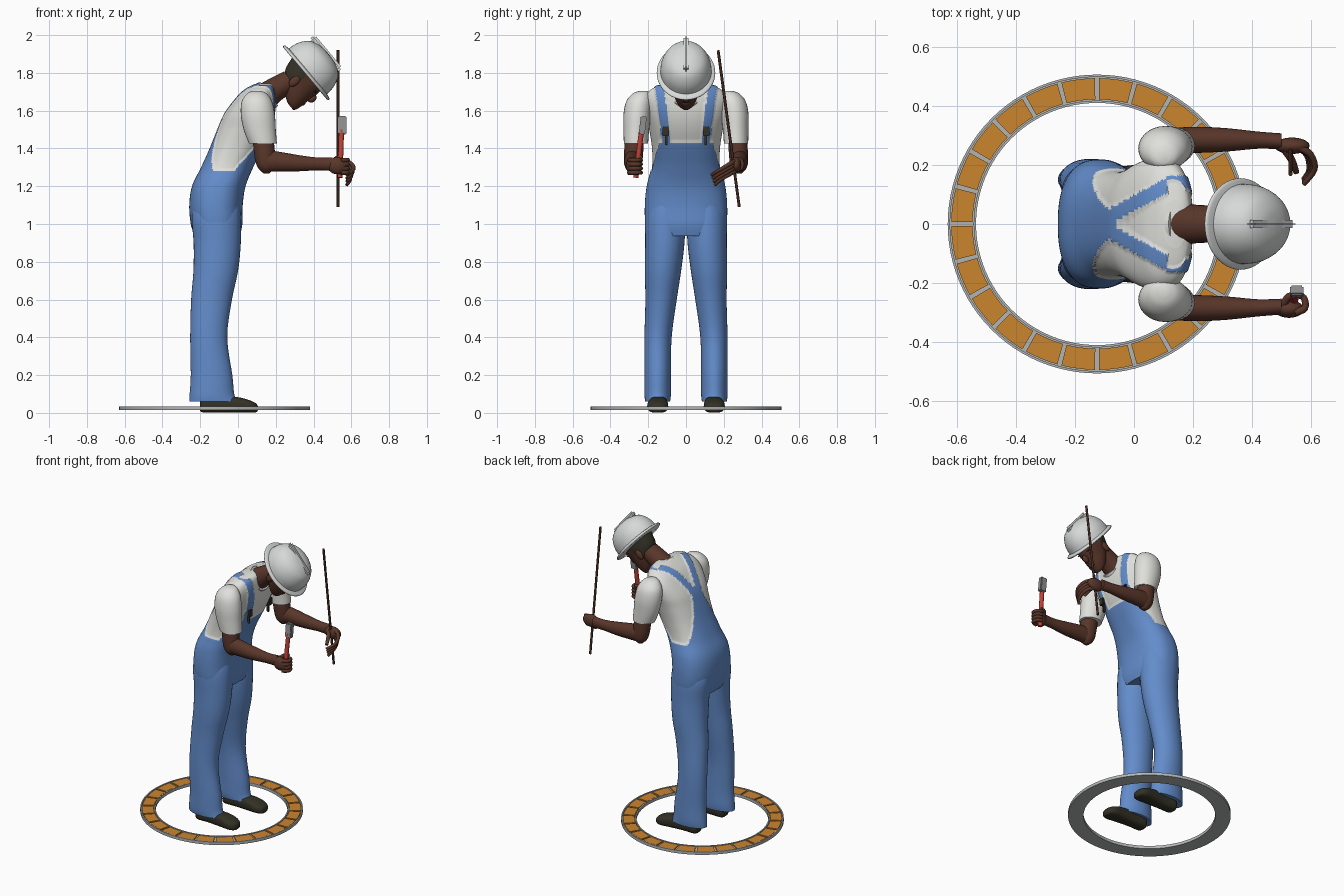
import bpy, bmesh
from math import sin, cos, pi, radians
from mathutils import Vector, Matrix

if "Cube" in bpy.data.objects:
    bpy.data.objects.remove(bpy.data.objects["Cube"])

X, Y, Z = Vector((1, 0, 0)), Vector((0, 1, 0)), Vector((0, 0, 1))


def material(name, *rgb):
    m = bpy.data.materials.new(name)
    m.use_nodes = True
    m.diffuse_color = (*rgb, 1)
    m.node_tree.nodes["Principled BSDF"].inputs["Base Color"].default_value = (*rgb, 1)
    return m


skin = material("brown skin", .1, .037, .023)
dark = material("dark olive", .033, .031, .019)
cloth = material("shirt white", .74, .74, .71)
denim = material("denim blue", .125, .265, .6)
shell = material("helmet white", .68, .69, .69)
orange = material("tile orange", .6, .235, .028)
stone = material("ring grey", .45, .46, .46)
red = material("handle red", .55, .05, .04)
steel = material("hammer grey", .28, .28, .28)
wood = material("stake brown", .05, .02, .012)


def finish(name, bm, mats, smooth=True, matrix=None):
    bmesh.ops.recalc_face_normals(bm, faces=bm.faces)
    me = bpy.data.meshes.new(name)
    bm.to_mesh(me)
    bm.free()
    ob = bpy.data.objects.new(name, me)
    bpy.context.collection.objects.link(ob)
    for m in mats:
        me.materials.append(m)
    if matrix:
        ob.matrix_world = matrix
    if smooth:
        bpy.ops.object.select_all(action='DESELECT')
        ob.select_set(True)
        bpy.context.view_layer.objects.active = ob
        bpy.ops.object.shade_smooth_by_angle(angle=radians(50))
    return ob


def spline(rows, steps):
    """Smooth in-between rows."""
    out = []
    for i in range(len(rows) - 1):
        quad = [rows[max(i - 1, 0)], rows[i], rows[i + 1], rows[min(i + 2, len(rows) - 1)]]
        for k in range(steps):
            t = k / steps
            out.append([b + .5 * t * (c - a + t * (2*a - 5*b + 4*c - d + t * (3*(b - c) + d - a)))
                        for a, b, c, d in zip(*quad)])
    return out + [rows[-1]]


def loft(name, rows, mats, u=X, v=Y, n=28, steps=4, power=2, matrix=None, rule=None, lift=0):
    """Skin over rings (x, y, z, radius along u, radius along v)."""
    bm = bmesh.new()
    rings = []
    for x, y, z, a, b in spline(rows, steps):
        ring = []
        for i in range(n):
            c, s = cos(2 * pi * i / n), sin(2 * pi * i / n)
            cu = abs(c) ** (2 / power) * (1 if c > 0 else -1)
            sv = abs(s) ** (2 / power) * (1 if s > 0 else -1)
            ring.append(bm.verts.new(Vector((x, y, z)) + u * a * cu + v * b * sv))
        rings.append(ring)
    for r, q in zip(rings, rings[1:]):
        for i in range(n):
            bm.faces.new((r[i], r[(i + 1) % n], q[(i + 1) % n], q[i]))
    bm.faces.new(rings[0])
    bm.faces.new(rings[-1])
    if rule:
        bmesh.ops.recalc_face_normals(bm, faces=bm.faces)
        bm.normal_update()
        raised = set()
        for f in bm.faces:
            f.material_index = int(rule(f.calc_center_median()))
            if f.material_index:
                raised.update(f.verts)
        for vert, nrm in [(w, w.normal.copy()) for w in raised]:
            vert.co += nrm * lift
    return finish(name, bm, mats, matrix=matrix)


def ball(name, loc, size, mat, frame=Matrix()):
    bm = bmesh.new()
    bmesh.ops.create_uvsphere(bm, u_segments=20, v_segments=12, radius=1)
    return finish(name, bm, [mat], matrix=frame @ Matrix.LocRotScale(Vector(loc), None, Vector(size)))


def block(name, loc, size, mat, bevel=.004, frame=Matrix()):
    bm = bmesh.new()
    bmesh.ops.create_cube(bm, size=1, matrix=Matrix.Diagonal((*size, 1)))
    bmesh.ops.bevel(bm, geom=bm.edges[:], offset=bevel, segments=2, affect='EDGES')
    return finish(name, bm, [mat], matrix=frame @ Matrix.Translation(loc))


def tube(name, pts, radius, mat, taper=1):
    cu = bpy.data.curves.new(name, 'CURVE')
    cu.dimensions, cu.bevel_depth, cu.use_fill_caps = '3D', radius, True
    rows = spline(pts, 4)
    sp = cu.splines.new('POLY')
    sp.points.add(len(rows) - 1)
    for i, (p, row) in enumerate(zip(sp.points, rows)):
        p.co = (*row, 1)
        p.radius = 1 + (taper - 1) * i / (len(rows) - 1)
    sp.use_smooth = True
    cu.materials.append(mat)
    ob = bpy.data.objects.new(name, cu)
    bpy.context.collection.objects.link(ob)


def arcs(name, r0, r1, z0, z1, count, gap, steps, mat):
    """Curved blocks set around a circle."""
    bm = bmesh.new()
    for k in range(count):
        prev = None
        for i in range(steps + 1):
            a = 2 * pi / count * (k + i / steps * (1 - 2 * gap) + gap)
            cur = [bm.verts.new((r * cos(a) - .125, r * sin(a), z))
                   for r, z in ((r0, z0), (r1, z0), (r1, z1), (r0, z1))]
            if prev:
                for j in range(4):
                    bm.faces.new((prev[j], prev[(j+1) % 4], cur[(j+1) % 4], cur[j]))
            elif gap:
                bm.faces.new(cur)
            prev = cur
        if gap:
            bm.faces.new(prev)
    bmesh.ops.remove_doubles(bm, verts=bm.verts, dist=.0001)
    finish(name, bm, [mat], smooth=False)


# Ground ring with tiles and rims
arcs("ring_base", .41, .506, .014, .025, 1, 0, 96, stone)
arcs("ring_tiles", .422, .494, .025, .032, 24, .055, 4, orange)
arcs("ring_inner_rim", .41, .418, .025, .034, 1, 0, 96, stone)
arcs("ring_outer_rim", .498, .506, .025, .034, 1, 0, 96, stone)


# Torso: shirt with dungaree bib and shoulder straps
def is_denim(p):
    a = abs(p.y)
    middle = -.11 + (p.z - 1.1) * .35
    if p.z < 1.28:
        return True
    if p.x > middle:
        bib = p.z < 1.43 and a < .14 + (1.43 - p.z) * .25
        return bib or (p.z < 1.73 and abs(a - .11 - (p.z - 1.5) * .13) < .022)
    if p.z < 1.6 and a < .045 + .125 * ((1.6 - p.z) / .32) ** 1.5:
        return True
    return p.z > 1.55 and abs(a - .035 - .55 * (p.x + .06)) < .026


profile = [(.94, -.225, .005, .19), (1.0, -.245, .018, .21), (1.1, -.253, .02, .213),
           (1.2, -.238, .035, .203), (1.3, -.19, .075, .18), (1.4, -.145, .125, .18),
           (1.5, -.105, .172, .195), (1.58, -.07, .195, .215), (1.65, -.02, .2, .225),
           (1.7, .025, .197, .2), (1.73, .07, .19, .15), (1.745, .1, .175, .08)]
loft("torso", [((b + f) / 2, 0, z, (f - b) / 2, w) for z, b, f, w in profile],
     [cloth, denim], n=144, steps=10, power=2.4, rule=is_denim, lift=.005)

# Neck and collar
slant = Vector((-.6, 0, .8))
loft("collar", [(.11, 0, 1.65, .1, .085), (.14, 0, 1.672, .095, .083), (.165, 0, 1.69, .086, .08)],
     [cloth], u=Y, v=slant)
loft("neck", [(.14, 0, 1.67, .078, .073), (.2, 0, 1.715, .066, .064), (.28, 0, 1.76, .062, .06)],
     [skin], u=Y, v=slant)

# Head and helmet share one tilted frame
tilt = Matrix.Translation((.36, 0, 1.8)) @ Matrix.Rotation(radians(50), 4, 'Y')
loft("head", [(.085, 0, -.178, .022, .025), (.068, 0, -.16, .048, .045), (.045, 0, -.12, .075, .064),
              (.02, 0, -.07, .1, .077), (.012, 0, -.02, .112, .085), (0, 0, .03, .115, .09)],
     [skin, dark], n=48, steps=6, matrix=tilt, lift=.004,
     rule=lambda p: p.z > -.145 and p.x < (.015 if p.z > -.045 else -.02))
ball("nose", (.124, 0, -.062), (.02, .017, .026), skin, tilt)
ball("lips", (.113, 0, -.115), (.012, .026, .013), skin, tilt)
for side, s in (("left", 1), ("right", -1)):
    ball(side + "_ear", (-.005, s * .08, -.075), (.022, .012, .035), skin, tilt)
    ball(side + "_eyebrow", (.106, s * .036, -.026), (.008, .02, .005), dark, tilt)
    ball(side + "_eye", (.104, s * .035, -.045), (.007, .011, .006), dark, tilt)
loft("helmet_brim", [(0, 0, -.006, .18, .148), (0, 0, 0, .187, .155), (0, 0, .008, .182, .15),
                     (0, 0, .014, .155, .135)], [shell], n=48, matrix=tilt)
loft("helmet_dome", [(0, 0, 0, .158, .136), (0, 0, .055, .153, .132), (0, 0, .1, .135, .115),
                     (0, 0, .13, .108, .09), (0, 0, .15, .06, .05), (0, 0, .155, .008, .008)],
     [shell], n=48, matrix=tilt)
block("helmet_ridge", (-.01, 0, .145), (.23, .027, .04), shell, .012, tilt)

# Paired limbs
for side, s in (("left", 1), ("right", -1)):
    loft(side + "_trouser_leg",
         [(-.13, s*.15, .06, .128, .066), (-.138, s*.15, .1, .118, .07), (-.14, s*.15, .2, .11, .07),
          (-.155, s*.148, .4, .098, .072), (-.14, s*.132, .6, .108, .083),
          (-.118, s*.122, .75, .118, .096), (-.11, s*.112, .9, .125, .104),
          (-.115, s*.108, 1.05, .13, .106), (-.105, s*.09, 1.15, .11, .09)], [denim], n=36)
    loft(side + "_shoe",
         [(-.2, s*.145, .035, .03, .025), (-.18, s*.145, .042, .045, .04), (-.1, s*.145, .045, .044, .044),
          (0, s*.148, .042, .052, .041), (.06, s*.15, .034, .055, .033), (.095, s*.15, .027, .038, .024),
          (.105, s*.15, .024, .015, .012)], [dark], u=Y, v=Z, power=2.8)
    loft(side + "_sleeve",
         [(.1, s*.225, 1.705, .02, .02), (.1, s*.235, 1.692, .05, .045), (.1, s*.248, 1.65, .08, .068),
          (.105, s*.258, 1.58, .09, .073), (.115, s*.263, 1.5, .085, .068),
          (.132, s*.265, 1.425, .074, .064)], [cloth])
    loft(side + "_upper_arm",
         [(.13, s*.272, 1.48, .055, .05), (.142, s*.278, 1.36, .055, .05),
          (.148, s*.28, 1.3, .044, .042), (.15, s*.28, 1.268, .015, .015)], [skin])
    loft(side + "_forearm",
         [(.1, s*.28, 1.34, .02, .025), (.14, s*.282, 1.335, .042, .055), (.22, s*.285, 1.33, .044, .052),
          (.32, s*.285, 1.322, .039, .043), (.42, s*.284, 1.318, .029, .034),
          (.5, s*.28, 1.317, .027, .036)], [skin], u=Y, v=Z)
    block(side + "_strap_buckle", (.168, s * .107, 1.49), (.018, .036, .05), dark)
    block(side + "_strap_clip", (.155, s * .105, 1.445), (.018, .012, .06), dark)

# Left hand, loosely curled around the stake
ball("left_palm", (.535, .265, 1.312), (.06, .028, .042), skin)
for i in range(4):
    z = 1.335 - .018 * i
    tube(f"left_finger_{i + 1}", [(.555, .262, z), (.598 - .004 * i, .235, z - .015),
                                  (.612 - .006 * i, .185, z - .045), (.575, .135 + .006 * i, z - .075)],
         .013, skin, .65)
tube("left_thumb", [(.51, .255, 1.325), (.535, .215, 1.3), (.55, .175, 1.265)], .015, skin, .65)
tube("stake", [(.53, .282, 1.09), (.53, .17, 1.92)], .0075, wood)

# Right hand, gripping the hammer
ball("right_palm", (.525, -.288, 1.308), (.05, .03, .045), skin)
for i in range(4):
    z = 1.338 - .022 * i
    tube(f"right_finger_{i + 1}", [(.545, -.3, z), (.578, -.285, z), (.575, -.25, z), (.545, -.238, z)],
         .013, skin, .8)
tube("right_thumb", [(.505, -.275, 1.33), (.525, -.245, 1.35), (.555, -.24, 1.355)], .014, skin, .7)
tube("hammer_handle", [(.54, -.266, 1.245), (.548, -.235, 1.5)], .014, red)
grip = Matrix.Translation((.551, -.229, 1.522)) @ Matrix.Rotation(radians(-7), 4, 'X')
block("hammer_head", (0, 0, 0), (.046, .032, .095), steel, .005, grip)
